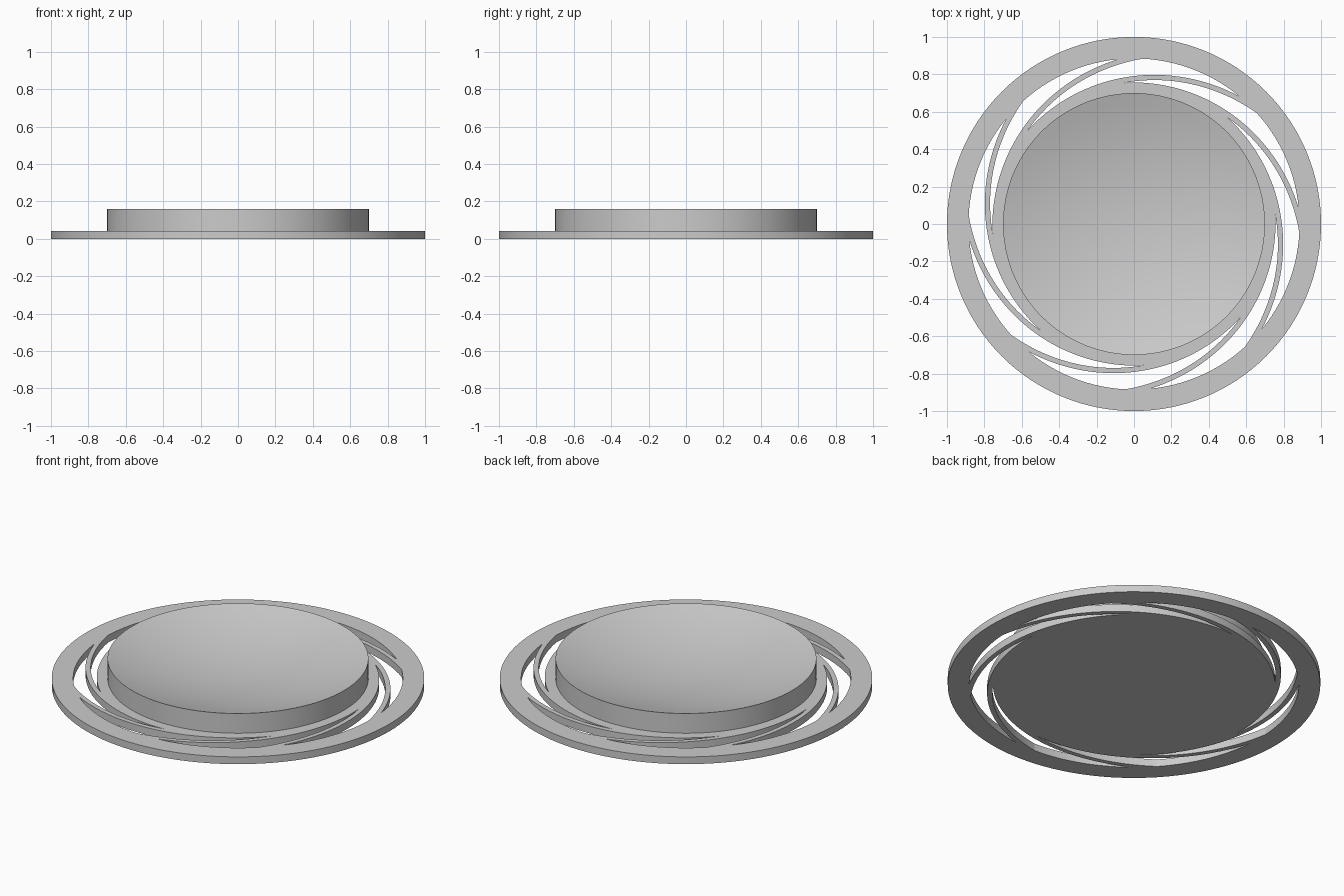
import bpy
import bmesh
from math import radians, sin, cos, pi

cube = bpy.data.objects.get("Cube")
if cube:
    bpy.data.objects.remove(cube, do_unlink=True)

SEG = 128
PLATE = 0.043    # thickness of ring, arms and base disc
TOP = 0.16       # rim height of the button
DISH = 0.115     # depth of the hollow in the button
DISC = 0.757     # radius of the base disc
ARMS = 8

grey = bpy.data.materials.new("plain grey")
grey.use_nodes = True
colour = (0.6, 0.6, 0.6, 1)
grey.diffuse_color = colour
grey.node_tree.nodes["Principled BSDF"].inputs["Base Color"].default_value = colour


def finish(name, bm):
    bmesh.ops.recalc_face_normals(bm, faces=bm.faces[:])
    mesh = bpy.data.meshes.new(name)
    bm.to_mesh(mesh)
    bm.free()
    obj = bpy.data.objects.new(name, mesh)
    bpy.context.collection.objects.link(obj)
    mesh.materials.append(grey)
    bpy.ops.object.select_all(action="DESELECT")
    obj.select_set(True)
    bpy.context.view_layer.objects.active = obj
    bpy.ops.object.shade_smooth_by_angle(angle=radians(30))
    return obj


def lathe(name, profile, closed=False):
    """Spin an (r, z) profile round the z axis."""
    bm = bmesh.new()
    verts = [bm.verts.new((r, 0, z)) for r, z in profile]
    pairs = list(zip(verts, verts[1:]))
    if closed:
        pairs.append((verts[-1], verts[0]))
    edges = [bm.edges.new(p) for p in pairs]
    bmesh.ops.spin(bm, geom=verts + edges, axis=(0, 0, 1), cent=(0, 0, 0),
                   angle=2 * pi, steps=SEG, use_duplicate=False)
    bmesh.ops.remove_doubles(bm, verts=bm.verts[:], dist=0.0001)
    return finish(name, bm)


def arm(name, start):
    """Thin flat strip that leaves the ring and runs tangent into the base disc."""
    bm = bmesh.new()
    steps, sweep, width = 32, radians(90), 0.028
    rows = []
    for i in range(steps + 1):
        t = i / steps
        a = start + sweep * t
        outer = DISC + 0.156 * (1 - t) ** 2
        rows.append([bm.verts.new((r * cos(a), r * sin(a), z)) for r, z in
                     ((outer, 0), (outer, PLATE),
                      (outer - width, PLATE), (outer - width, 0))])
    for p, q in zip(rows, rows[1:]):
        for k in range(4):
            n = (k + 1) % 4
            bm.faces.new((p[k], p[n], q[n], q[k]))
    bm.faces.new(rows[0])
    bm.faces.new(rows[-1])
    return finish(name, bm)


# Outer ring
lathe("outer_ring", [(1, 0), (1, PLATE), (0.885, PLATE), (0.885, 0)], closed=True)

# Base disc and raised button with a hollowed top
dish = [(0.7 * k / 12, TOP - DISH * (1 - (k / 12) ** 2)) for k in range(12, -1, -1)]
lathe("button", [(0, 0), (DISC, 0), (DISC, PLATE), (0.7, PLATE)] + dish)

# Spiral spring arms
for n in range(ARMS):
    arm(f"spring_arm_{n + 1}", radians(87 + 360 / ARMS * n))
